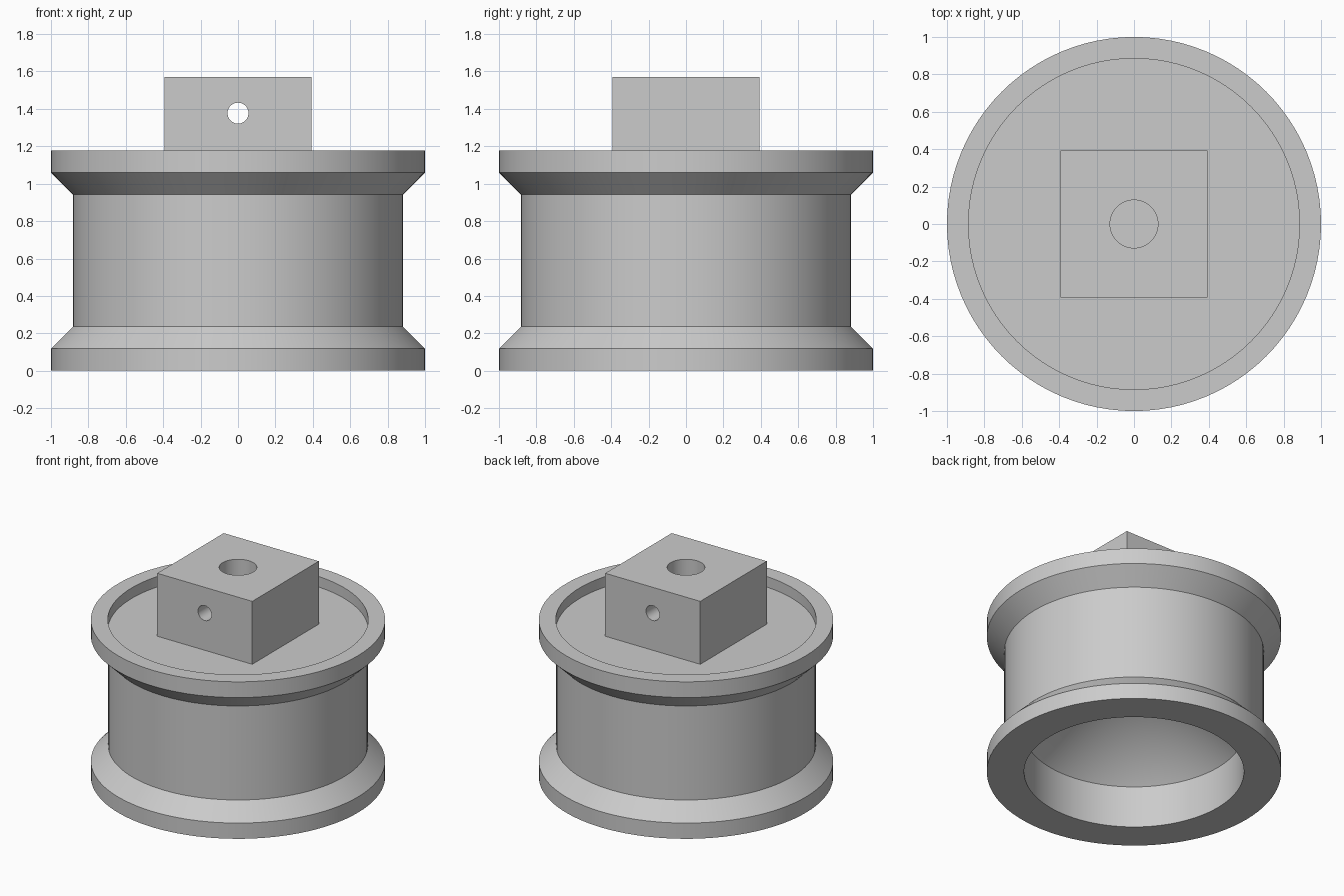
import bpy
import bmesh
import math

cube = bpy.data.objects.get("Cube")
if cube:
    bpy.data.objects.remove(cube, do_unlink=True)

# Single plain grey
grey = bpy.data.materials.new("plain_grey")
grey.use_nodes = True
colour = (0.6, 0.6, 0.6, 1.0)
grey.diffuse_color = colour
grey.node_tree.nodes["Principled BSDF"].inputs["Base Color"].default_value = colour


def add_object(name, bm):
    bmesh.ops.recalc_face_normals(bm, faces=bm.faces)
    mesh = bpy.data.meshes.new(name)
    bm.to_mesh(mesh)
    bm.free()
    mesh.materials.append(grey)
    obj = bpy.data.objects.new(name, mesh)
    bpy.context.collection.objects.link(obj)
    return obj


def lathe(name, profile, steps=96):
    """Revolve (radius, height) points about the z axis."""
    bm = bmesh.new()
    verts = [bm.verts.new((r, 0, z)) for r, z in profile]
    edges = [bm.edges.new(pair) for pair in zip(verts, verts[1:])]
    bmesh.ops.spin(bm, geom=verts + edges, cent=(0, 0, 0), axis=(0, 0, 1),
                   angle=math.tau, steps=steps, use_duplicate=False)
    bmesh.ops.remove_doubles(bm, verts=bm.verts, dist=0.0001)
    return add_object(name, bm)


def select_only(obj):
    bpy.ops.object.select_all(action='DESELECT')
    obj.select_set(True)
    bpy.context.view_layer.objects.active = obj


def cut(target, cutter):
    mod = target.modifiers.new("hole", 'BOOLEAN')
    mod.operation = 'DIFFERENCE'
    mod.solver = 'EXACT'
    mod.object = cutter
    select_only(target)
    bpy.ops.object.modifier_apply(modifier=mod.name)
    bpy.data.objects.remove(cutter, do_unlink=True)


# Flanged drum: cone-roofed bore below, shallow recess on top
HEIGHT, LIP, WAIST, BORE, FLOOR = 1.177, 0.118, 0.882, 0.747, 1.098
drum = lathe("flanged_drum", [
    (0, 1.06), (BORE, 0.314), (BORE, 0), (1, 0), (1, LIP),
    (WAIST, 2 * LIP), (WAIST, HEIGHT - 2 * LIP), (1, HEIGHT - LIP),
    (1, HEIGHT), (WAIST + 0.003, HEIGHT), (WAIST + 0.003, FLOOR), (0, FLOOR)])

# Square hub block standing in the recess
HALF, TOP = 0.394, 1.57
bm = bmesh.new()
bmesh.ops.create_cube(bm, size=1)
bmesh.ops.scale(bm, vec=(2 * HALF, 2 * HALF, TOP - FLOOR), verts=bm.verts)
bmesh.ops.translate(bm, vec=(0, 0, (TOP + FLOOR) / 2), verts=bm.verts)
hub = add_object("hub_block", bm)

# Blind shaft hole from above, pin hole front to back
shaft = lathe("shaft_cutter", [(0, 1.18), (0.128, 1.18), (0.128, 1.8), (0, 1.8)], 64)
pin = lathe("pin_cutter", [(0, -1), (0.056, -1), (0.056, 1), (0, 1)], 48)
pin.rotation_euler.x = math.pi / 2
pin.location.z = 1.377
bpy.context.view_layer.update()
for cutter in (shaft, pin):
    cutter.hide_render = True
    cut(hub, cutter)

for obj in (drum, hub):
    select_only(obj)
    bpy.ops.object.shade_smooth_by_angle(angle=math.radians(30))
